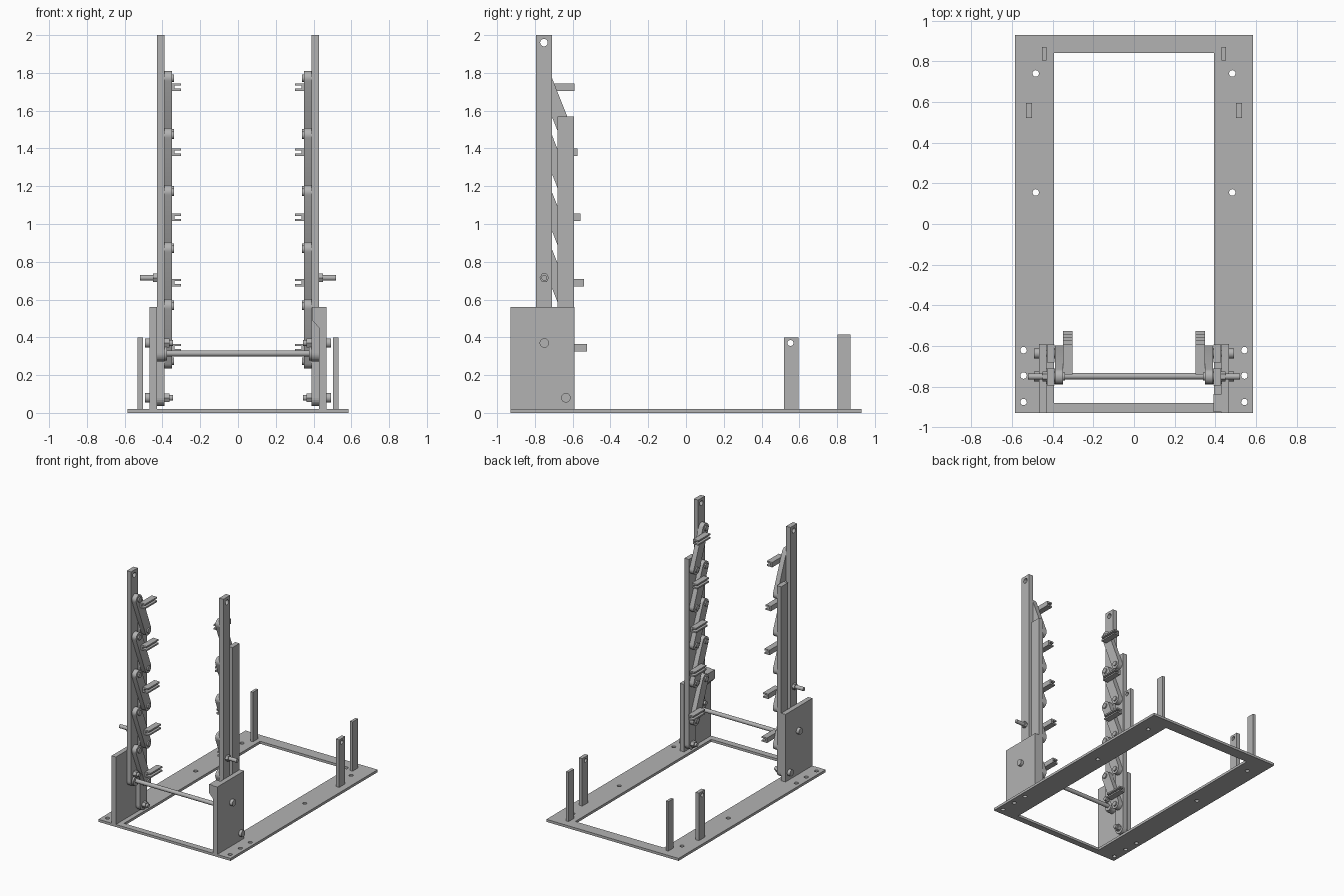
import bpy, bmesh
from math import cos, sin, pi, atan2
from mathutils import Matrix, Vector

cube = bpy.data.objects.get("Cube")
if cube:
    bpy.data.objects.remove(cube, do_unlink=True)

grey = bpy.data.materials.new("plain_grey")
grey.use_nodes = True
grey.diffuse_color = (0.45, 0.45, 0.45, 1)
grey.node_tree.nodes["Principled BSDF"].inputs["Base Color"].default_value = (0.45, 0.45, 0.45, 1)


def finish(name, bm, mirror=True, smooth=False):
    """Turn a bmesh into a grey object, optionally mirrored across x."""
    bmesh.ops.recalc_face_normals(bm, faces=bm.faces)
    mesh = bpy.data.meshes.new(name)
    bm.to_mesh(mesh)
    bm.free()
    mesh.materials.append(grey)
    ob = bpy.data.objects.new(name, mesh)
    bpy.context.collection.objects.link(ob)
    if mirror:
        ob.modifiers.new("Mirror", 'MIRROR').use_mirror_merge = False
    if smooth:
        bpy.ops.object.select_all(action='DESELECT')
        ob.select_set(True)
        bpy.context.view_layer.objects.active = ob
        bpy.ops.object.shade_smooth_by_angle(angle=0.6)
    return ob


def slab(name, outline, x0, x1, **kw):
    """Extrude a (y, z) outline from x0 to x1."""
    bm = bmesh.new()
    face = bm.faces.new([bm.verts.new((x0, y, z)) for y, z in outline])
    out = bmesh.ops.extrude_face_region(bm, geom=[face])
    verts = [v for v in out["geom"] if isinstance(v, bmesh.types.BMVert)]
    bmesh.ops.translate(bm, verts=verts, vec=(x1 - x0, 0, 0))
    return finish(name, bm, **kw)


def rect(y0, y1, z0, z1):
    return [(y0, z0), (y1, z0), (y1, z1), (y0, z1)]


def arc(y, z, r, start, end, n=12):
    steps = [start + (end - start) * i / n for i in range(n + 1)]
    return [(y + r * cos(a), z + r * sin(a)) for a in steps]


def rod(name, x0, x1, y, z, r, sides=24, mirror=True):
    """Round or hexagonal bar along x."""
    bm = bmesh.new()
    place = Matrix.Translation(((x0 + x1) / 2, y, z)) @ Matrix.Rotation(pi / 2, 4, 'Y')
    bmesh.ops.create_cone(bm, cap_ends=True, segments=sides, radius1=r, radius2=r,
                          depth=x1 - x0, matrix=place)
    return finish(name, bm, mirror, smooth=sides > 6)


def drill(ob, holes, axis, r=0.016):
    """Cut round holes through an object along x or z."""
    bm = bmesh.new()
    turn = Matrix.Rotation(pi / 2, 4, 'Y') if axis == 'x' else Matrix()
    for p in holes:
        bmesh.ops.create_cone(bm, cap_ends=True, segments=20, radius1=r, radius2=r,
                              depth=0.2, matrix=Matrix.Translation(p) @ turn)
    cutter = finish("hole_cutter", bm, mirror=False)
    cutter.hide_render = True
    mod = ob.modifiers.new("Holes", 'BOOLEAN')
    mod.operation, mod.object, mod.solver = 'DIFFERENCE', cutter, 'EXACT'
    bpy.context.view_layer.objects.active = ob
    bpy.ops.object.modifier_move_to_index(modifier="Holes", index=0)
    bpy.ops.object.modifier_apply(modifier="Holes")
    bpy.data.objects.remove(cutter, do_unlink=True)


# Flat base frame with bolt holes
bm = bmesh.new()
outer = [(-.585, -.93), (.585, -.93), (.585, .93), (-.585, .93)]
inner = [(-.393, -.88), (.393, -.88), (.393, .84), (-.393, .84)]
vo, vi = ([bm.verts.new((x, y, 0)) for x, y in ring] for ring in (outer, inner))
for i in range(4):
    j = (i + 1) % 4
    bm.faces.new((vo[i], vo[j], vi[j], vi[i]))
out = bmesh.ops.extrude_face_region(bm, geom=bm.faces[:])
bmesh.ops.translate(bm, vec=(0, 0, .02),
                    verts=[v for v in out["geom"] if isinstance(v, bmesh.types.BMVert)])
base = finish("base_frame", bm, mirror=False)
spots = [(.483, .74), (.483, .155), (.543, -.62), (.543, -.745), (.543, -.875)]
drill(base, [(s * x, y, 0) for s in (-1, 1) for x, y in spots], 'z')

# Rear posts
outer_post = slab("outer_rear_post", rect(.52, .595, .02, .4), .502, .532)
drill(outer_post, [(.517, .553, .37)], 'x')
slab("inner_rear_post", rect(.803, .87, .02, .415), .43, .452)

# Side plates
slab("side_plate", rect(-.93, -.59, .02, .56), .43, .468)
bm = bmesh.new()
profile = [(.392, .56), (.43, .56), (.43, .45), (.392, .49)]
face = bm.faces.new([bm.verts.new((x, -.925, z)) for x, z in profile])
out = bmesh.ops.extrude_face_region(bm, geom=[face])
bmesh.ops.translate(bm, vec=(0, .09, 0),
                    verts=[v for v in out["geom"] if isinstance(v, bmesh.types.BMVert)])
finish("left_stop_block", bm, mirror=False)

# Parallel uprights with rounded feet
front = slab("front_upright", [(-.71, 2), (-.795, 2)] + arc(-.7525, .315, .0425, pi, 2 * pi), .39, .428)
drill(front, [(.41, -.752, 1.96)], 'x', .02)
slab("back_upright", [(-.592, 1.57), (-.68, 1.57)] + arc(-.636, .08, .044, pi, 2 * pi), .39, .428)

# Slanted links, their pivots and the channel arms
DY, DZ, R = .115, -.29, .038
tilt = atan2(DZ, DY)
for i in range(5):
    y, z = -.75, 1.772 - .302 * i
    outline = (arc(y, z, R, tilt + pi / 2, tilt + 3 * pi / 2)
               + arc(y + DY, z + DZ, R, tilt - pi / 2, tilt + pi / 2))
    slab(f"link_{i + 1}", outline, .35, .388, smooth=True)
    for end, (py, pz) in (("upper", (y, z)), ("lower", (y + DY, z + DZ))):
        rod(f"{end}_pivot_{i + 1}", .34, .392, py, pz, .02)

    y0, za, t = -.74 + .0163 * i, 1.725 - .345 * i, .012
    slab(f"arm_web_{i + 1}", rect(y0, y0 + .15, za - .02, za + .02), .337, .35)
    for side, zf in (("top", za + .02 - t), ("bottom", za - .02)):
        slab(f"arm_{side}_flange_{i + 1}", rect(y0, y0 + .15, zf, zf + t), .303, .338)

# Cross shaft with collars
rod("cross_shaft", -.41, .41, -.748, .315, .016, mirror=False)
rod("shaft_collar", .375, .432, -.748, .315, .038)

# Pivot bolts through the plates
for label, y, z in (("upper", -.75, .37), ("lower", -.636, .08)):
    rod(f"{label}_bolt", .345, .48, y, z, .015)
    rod(f"{label}_bolt_head", .468, .492, y, z, .025)
    rod(f"{label}_bolt_nut", .362, .39, y, z, .026, sides=6)

# Outward pegs on the front uprights
rod("side_peg", .42, .52, -.75, .715, .015)
rod("side_peg_nut", .428, .45, -.75, .715, .025, sides=6)
